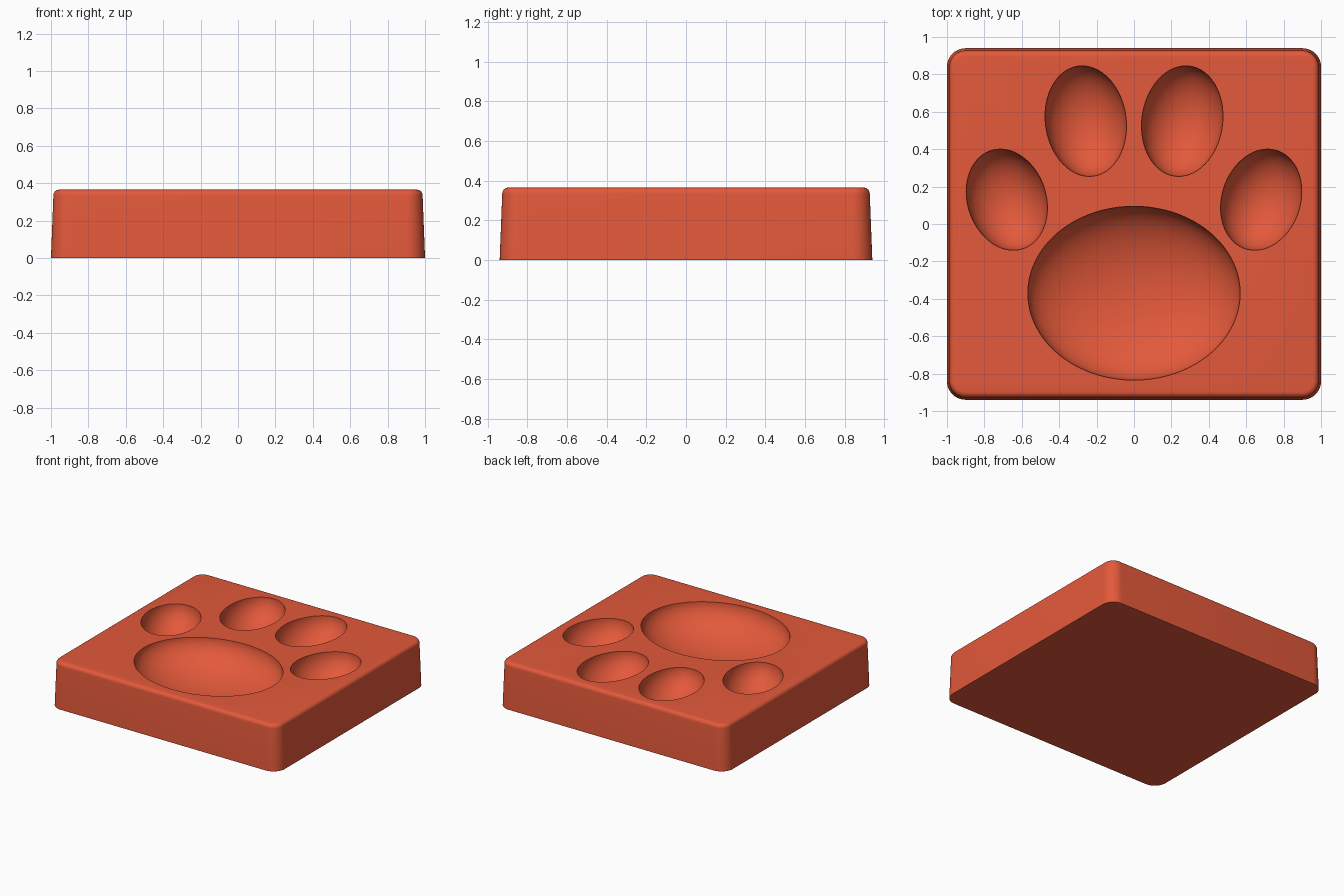
import bpy
import bmesh
from math import pi, cos, sin, radians
from mathutils import Matrix

if "Cube" in bpy.data.objects:
    bpy.data.objects.remove(bpy.data.objects["Cube"], do_unlink=True)

HEIGHT = 0.365
EDGE = 0.03          # rounding of the top rim
DRAFT = 0.013        # inward lean of the walls

# Single colour
red = bpy.data.materials.new("brick_red")
red.use_nodes = True
colour = (0.77, 0.1, 0.043, 1)
red.diffuse_color = colour
red.node_tree.nodes["Principled BSDF"].inputs["Base Color"].default_value = colour


def make_object(name, bm):
    mesh = bpy.data.meshes.new(name)
    bmesh.ops.recalc_face_normals(bm, faces=bm.faces)
    bm.to_mesh(mesh)
    bm.free()
    mesh.materials.append(red)
    obj = bpy.data.objects.new(name, mesh)
    bpy.context.collection.objects.link(obj)
    return obj


def rounded_ring(bm, inset, z, radius=0.1, steps=10):
    """Rounded rectangle of vertices, shrunk by the inset."""
    verts = []
    r = radius - inset
    for quarter, (sx, sy) in enumerate(((1, 1), (-1, 1), (-1, -1), (1, -1))):
        for i in range(steps + 1):
            a = (quarter + i / steps) * pi / 2
            verts.append(bm.verts.new((sx * (1 - radius) + r * cos(a),
                                       sy * (0.94 - radius) + r * sin(a), z)))
    return verts


# Block: drafted walls ending in a rounded top rim
bm = bmesh.new()
levels = [(0, 0)]
for i in range(7):
    a = i / 6 * pi / 2
    levels.append((DRAFT + EDGE * (1 - cos(a)), HEIGHT - EDGE + EDGE * sin(a)))
rings = [rounded_ring(bm, inset, z) for inset, z in levels]
for low, high in zip(rings, rings[1:]):
    for i in range(len(low)):
        j = (i + 1) % len(low)
        bm.faces.new((low[i], low[j], high[j], high[i]))
bm.faces.new(rings[0])
bm.faces.new(rings[-1])
block = make_object("paw_block", bm)


def add_hollow(name, x, y, rx, ry, depth, tilt):
    """Ellipsoid cutter centred on the top surface."""
    cut = bmesh.new()
    bmesh.ops.create_uvsphere(cut, u_segments=80, v_segments=41, radius=1)
    bmesh.ops.transform(cut, verts=cut.verts, matrix=(
        Matrix.Translation((x, y, HEIGHT))
        @ Matrix.Rotation(radians(tilt), 4, "Z")
        @ Matrix.Diagonal((rx, ry, depth, 1))))
    cutter = make_object(name + "_cutter", cut)
    cutter.hide_render = True
    mod = block.modifiers.new(name, "BOOLEAN")
    mod.operation = "DIFFERENCE"
    mod.solver = "EXACT"
    mod.object = cutter
    return cutter


# Palm hollow and mirrored toe hollows
cutters = [add_hollow("palm", 0, -0.37, 0.568, 0.465, 0.25, 0)]
for side, label in ((1, "left"), (-1, "right")):
    cutters.append(add_hollow(label + "_inner_toe", side * 0.258, 0.55,
                              0.216, 0.297, 0.2, -8 * side))
    cutters.append(add_hollow(label + "_outer_toe", side * 0.68, 0.13,
                              0.21, 0.276, 0.2, -18 * side))

# Apply the cuts, remove the cutters, smooth the curved faces
bpy.ops.object.select_all(action="DESELECT")
bpy.context.view_layer.objects.active = block
block.select_set(True)
for mod in list(block.modifiers):
    bpy.ops.object.modifier_apply(modifier=mod.name)
for cutter in cutters:
    bpy.data.objects.remove(cutter, do_unlink=True)
bpy.ops.object.shade_smooth_by_angle(angle=radians(30))
